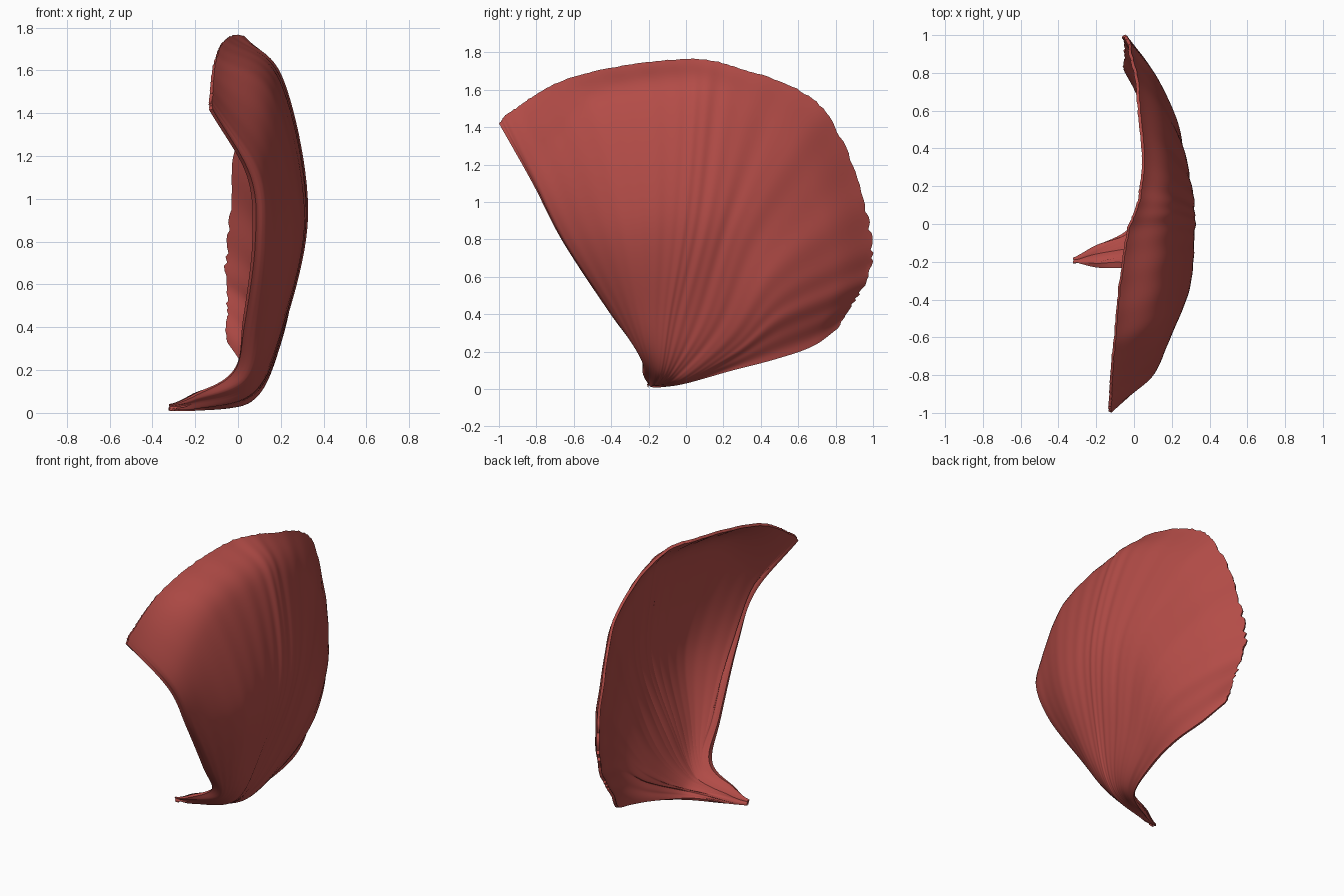
import bpy
import bmesh
import math
import random
from mathutils import Vector

if "Cube" in bpy.data.objects:
    bpy.data.objects.remove(bpy.data.objects["Cube"], do_unlink=True)

random.seed(4)
ACROSS, ALONG = 168, 70

# Guide fibres, each running from the narrow tendon tip up to the fan rim
front_edge = [(-.32, -.2, .03), (-.2, -.23, .08), (-.02, -.25, .19), (.03, -.41, .41),
              (.08, -.66, .79), (.06, -.82, 1.1), (-.12, -1, 1.42)]
front_ridge = [(-.32, -.2, .03), (-.2, -.22, .06), (.03, -.24, .16), (.1, -.385, .41),
               (.15, -.62, .8), (.11, -.78, 1.16), (-.12, -.93, 1.49)]
front_fibre = [(-.32, -.2, .03), (-.2, -.2, .05), (.05, -.2, .13), (.19, -.27, .42),
               (.29, -.36, .9), (.16, -.5, 1.48), (-.1, -.62, 1.665)]
middle_fibre = [(-.32, -.2, .02), (-.2, -.18, .02), (.07, -.15, .1), (.21, -.13, .4),
                (.32, -.08, .95), (.2, -.06, 1.56), (-.04, -.1, 1.76)]
upper_fibre = [(-.32, -.2, .02), (-.2, -.17, .02), (.07, -.11, .09), (.21, -.03, .39),
               (.32, .1, .92), (.21, .19, 1.51), (.05, .24, 1.73)]
back_fibre = [(-.32, -.2, .02), (-.2, -.16, .02), (.07, -.06, .08), (.21, .14, .37),
              (.28, .32, .85), (.17, .57, 1.26), (.02, .75, 1.48)]
low_fibre = [(-.32, -.19, .02), (-.2, -.14, .02), (.06, -.01, .05), (.17, .27, .25),
             (.22, .5, .5), (.11, .79, .66), (-.04, 1, .75)]
bottom_edge = [(-.32, -.19, .01), (-.2, -.13, .01), (0, 0, .03), (.07, .25, .1),
               (.08, .48, .16), (.03, .68, .23), (-.04, .82, .33)]
guides = [front_edge, front_ridge, front_fibre, middle_fibre, upper_fibre, back_fibre,
          low_fibre, bottom_edge]


def spline(points, t):
    """Point on a smooth curve through all points, with t from 0 to 1."""
    p = [Vector(q) for q in points]
    p = [2 * p[0] - p[1]] + p + [2 * p[-1] - p[-2]]
    s = t * (len(points) - 1)
    i = min(int(s), len(points) - 2)
    f = s - i
    a, b, c, d = p[i:i + 4]
    return (b * 2 + (c - a) * f + (a * 2 - b * 5 + c * 4 - d) * f ** 2
            + (b * 3 - a - c * 3 + d) * f ** 3) / 2


def smooth_step(t):
    t = max(0, min(1, t))
    return t * t * (3 - 2 * t)


# Fibre grooves: a few waves across the fan that drift along its length
waves = [(random.uniform(40, 140), random.uniform(0, math.tau), random.uniform(-4, 4))
         for _ in range(7)]


def groove(u, v):
    total = sum(math.sin(freq * u + phase + drift * v) for freq, phase, drift in waves)
    return total * .001 * smooth_step(v * 1.3) * (.3 + u)


def build_fan():
    bm = bmesh.new()
    layer = bm.verts.layers.deform.verify()
    frayed = [random.uniform(-1, .3) for _ in range(ACROSS + 1)]
    columns = []
    rows = [[spline(g, j / ALONG) for g in guides] for j in range(ALONG + 1)]
    for i in range(ACROSS + 1):
        u = i / ACROSS
        column = []
        for j, row in enumerate(rows):
            v = j / ALONG
            point = spline(row, u)
            point.x += groove(u, v)
            # Ragged rim, roughest at the lower back
            if j == ALONG:
                inward = (point - spline(rows[-2], u)).normalized()
                point += inward * frayed[i] * (.005 + .012 * smooth_step((u - .6) * 4))
            vert = bm.verts.new(point)
            # The front edge stays fleshy, the others taper
            side = smooth_step(min(.4 + u * 4, (1 - u) * 6))
            end = smooth_step((1 - v) * 4)
            vert[layer][0] = .15 + .1 * smooth_step(v * 5) + .75 * side * end * smooth_step(v * 2.5)
            column.append(vert)
        columns.append(column)
    for left, right in zip(columns, columns[1:]):
        for j in range(ALONG):
            bm.faces.new((left[j], right[j], right[j + 1], left[j + 1]))
    mesh = bpy.data.meshes.new("fan_muscle")
    bm.to_mesh(mesh)
    bm.free()
    return mesh


# One flat muscle colour
red = bpy.data.materials.new("muscle red")
red.use_nodes = True
colour = (.45, .072, .063, 1)
red.diffuse_color = colour
red.node_tree.nodes["Principled BSDF"].inputs["Base Color"].default_value = colour

muscle = bpy.data.objects.new("fan_muscle", build_fan())
bpy.context.collection.objects.link(muscle)
muscle.data.materials.append(red)
muscle.vertex_groups.new(name="thickness")

# Fleshy thickness, thinning toward the rim and tendon
solid = muscle.modifiers.new("flesh", "SOLIDIFY")
solid.thickness = .07
solid.offset = -1
solid.vertex_group = "thickness"

bpy.context.view_layer.objects.active = muscle
muscle.select_set(True)
bpy.ops.object.modifier_apply(modifier=solid.name)
bpy.ops.object.shade_smooth_by_angle(angle=math.radians(50))
